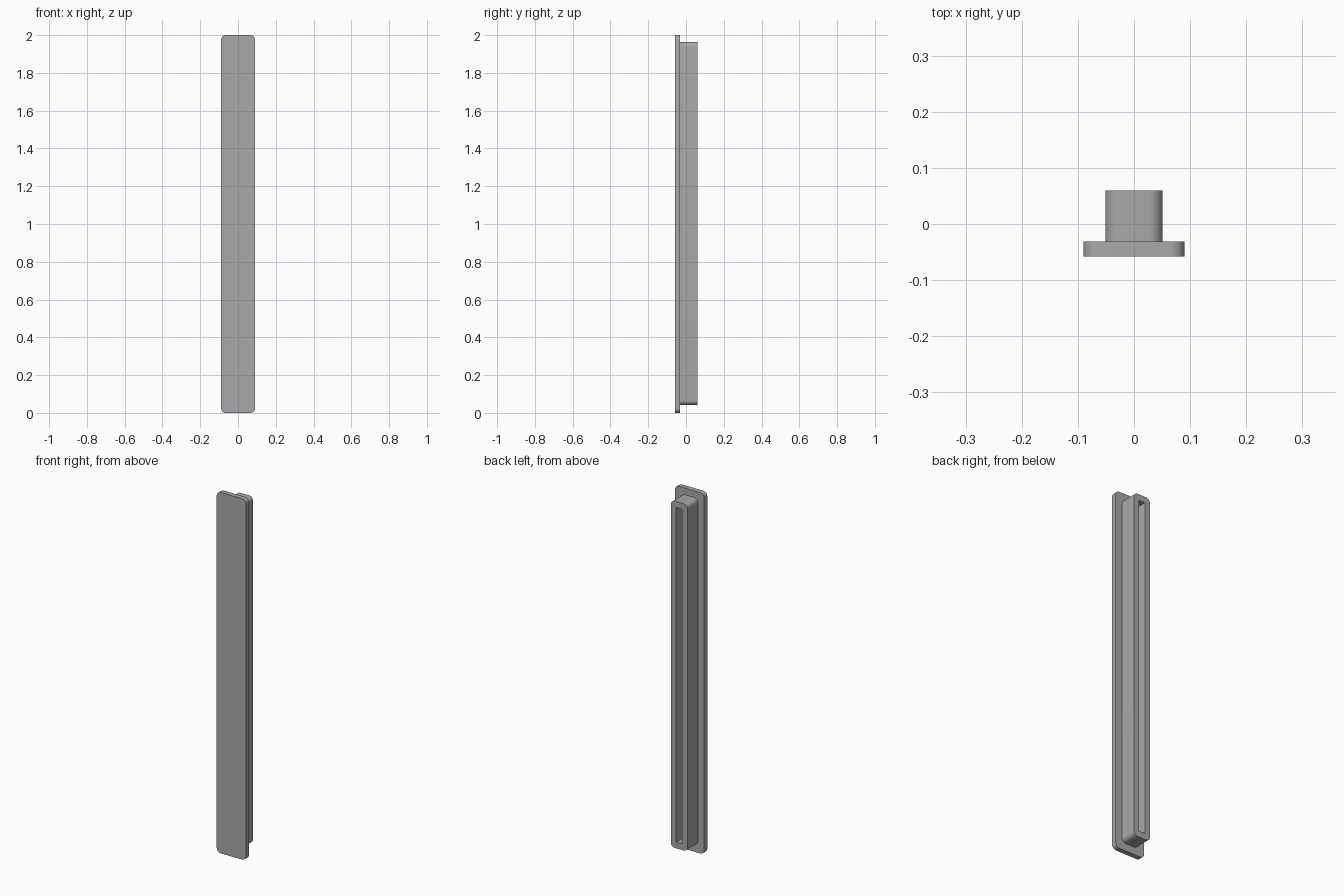
import bpy, bmesh, math

if "Cube" in bpy.data.objects:
    bpy.data.objects.remove(bpy.data.objects["Cube"])

grey = bpy.data.materials.new("grey")
grey.diffuse_color = (0.4, 0.4, 0.4, 1)
grey.use_nodes = True
grey.node_tree.nodes["Principled BSDF"].inputs["Base Color"].default_value = grey.diffuse_color


def outline(w, z0, z1, r, seg=8):
    """Rectangle in x-z with corners rounded by r, 4 * (seg + 1) points."""
    pts = []
    corners = [(w - r, z1 - r), (-w + r, z1 - r), (-w + r, z0 + r), (w - r, z0 + r)]
    for i, (cx, cz) in enumerate(corners):
        for k in range(seg + 1):
            a = math.pi / 2 * (i + k / seg)
            pts.append((cx + r * math.cos(a), cz + r * math.sin(a)))
    return pts


def extrude(name, pts, y0, y1):
    """Solid prism of an x-z outline between y0 and y1."""
    bm = bmesh.new()
    front = [bm.verts.new((x, y0, z)) for x, z in pts]
    back = [bm.verts.new((x, y1, z)) for x, z in pts]
    bm.faces.new(front)
    bm.faces.new(back[::-1])
    n = len(pts)
    for i in range(n):
        j = (i + 1) % n
        bm.faces.new((front[i], back[i], back[j], front[j]))
    bmesh.ops.recalc_face_normals(bm, faces=bm.faces)
    mesh = bpy.data.meshes.new(name)
    bm.to_mesh(mesh)
    bm.free()
    mesh.materials.append(grey)
    ob = bpy.data.objects.new(name, mesh)
    bpy.context.collection.objects.link(ob)
    return ob


# Thin face plate with rounded corners
plate = extrude("face_plate", outline(0.09, 0, 2, 0.025), -0.058, -0.031)

# Raised rim behind the plate, with a long sharp-cornered slot open to the back
rim = extrude("raised_rim", outline(0.051, 0.041, 1.963, 0.025), -0.031, 0.06)
slot = [(0.018, 0.075), (0.018, 1.929), (-0.018, 1.929), (-0.018, 0.075)]
cutter = extrude("slot_cutter", slot, -0.05, 0.1)
cut = rim.modifiers.new("slot", "BOOLEAN")
cut.operation = "DIFFERENCE"
cut.solver = "EXACT"
cut.object = cutter

# Apply the cut and remove the cutter
bpy.context.view_layer.update()
cut_mesh = bpy.data.meshes.new_from_object(
    rim.evaluated_get(bpy.context.evaluated_depsgraph_get()))
rim.modifiers.clear()
rim.data = cut_mesh
bpy.data.objects.remove(cutter)

# Smooth corners, sharp edges
for ob in (plate, rim):
    bpy.ops.object.select_all(action="DESELECT")
    ob.select_set(True)
    bpy.context.view_layer.objects.active = ob
    bpy.ops.object.shade_smooth_by_angle(angle=math.radians(30))
